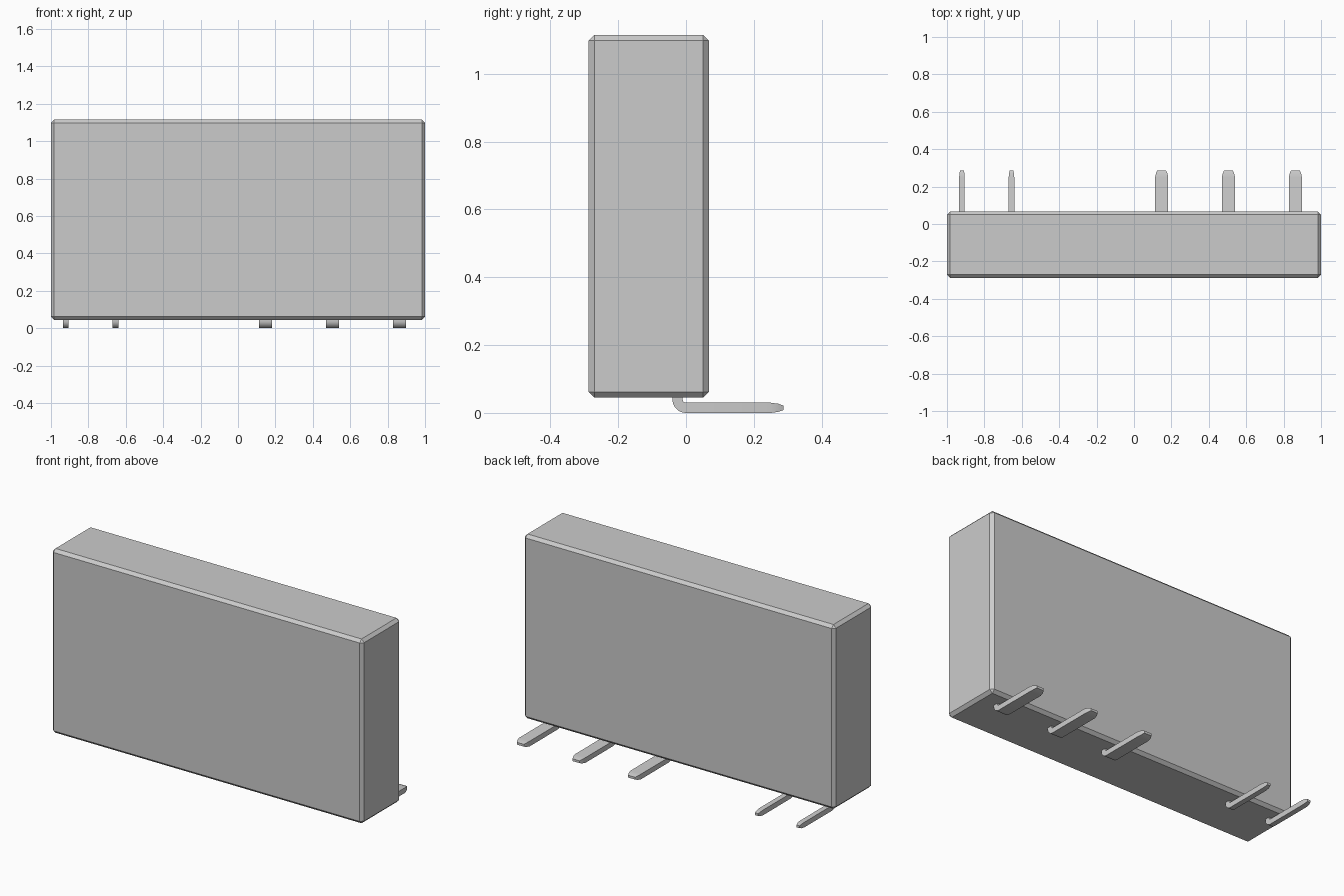
import bpy, bmesh, math

if "Cube" in bpy.data.objects:
    bpy.data.objects.remove(bpy.data.objects["Cube"], do_unlink=True)

grey = bpy.data.materials.new("grey")
grey.use_nodes = True
grey.diffuse_color = (0.6, 0.6, 0.6, 1)
grey.node_tree.nodes["Principled BSDF"].inputs["Base Color"].default_value = (0.6, 0.6, 0.6, 1)


def add_object(name, bm):
    bmesh.ops.recalc_face_normals(bm, faces=bm.faces)
    mesh = bpy.data.meshes.new(name)
    bm.to_mesh(mesh)
    bm.free()
    mesh.materials.append(grey)
    obj = bpy.data.objects.new(name, mesh)
    bpy.context.collection.objects.link(obj)
    return obj


# Tall rectangular case with chamfered edges
bm = bmesh.new()
bmesh.ops.create_cube(bm, size=1)
for v in bm.verts:
    v.co = (v.co.x * 2, v.co.y * 0.355 - 0.11, v.co.z * 1.07 + 0.58)
case = add_object("case", bm)
chamfer = case.modifiers.new("chamfer", "BEVEL")
chamfer.width = 0.017
chamfer.segments = 1


def add_pin(name, x, width):
    """Flat pin that leaves the case, bends backwards and ends in a tapered tip."""
    thick, bend = 0.03, 0.025
    # Each section: centre y, centre z, direction angle, width scale, thickness scale
    sections = [(-bend, 0.06, 0, 1, 1)]
    for i in range(9):
        a = math.pi / 2 * i / 8
        sections.append((-bend * math.cos(a), 0.04 - bend * math.sin(a), a, 1, 1))
    for y, sw, st in ((0.25, 1, 1), (0.272, 0.86, 0.8), (0.287, 0.65, 0.45)):
        sections.append((y, thick / 2, math.pi / 2, sw, st))

    bm = bmesh.new()
    rings = []
    for y, z, a, sw, st in sections:
        ring = []
        for sx, sn in ((-1, -1), (1, -1), (1, 1), (-1, 1)):
            off = sn * thick * st / 2
            ring.append(bm.verts.new((x + sx * width * sw / 2,
                                      y + off * math.cos(a),
                                      z + off * math.sin(a))))
        rings.append(ring)
    for r, s in zip(rings, rings[1:]):
        for i in range(4):
            j = (i + 1) % 4
            bm.faces.new((r[i], r[j], s[j], s[i]))
    bm.faces.new(rings[0])
    bm.faces.new(rings[-1])
    pin = add_object(name, bm)
    bpy.ops.object.select_all(action="DESELECT")
    pin.select_set(True)
    bpy.context.view_layer.objects.active = pin
    bpy.ops.object.shade_smooth_by_angle(angle=math.radians(20))


# Two narrow pins on the right, three wide ones to the left
for i, x in enumerate((-0.92, -0.655)):
    add_pin(f"narrow_pin_{i + 1}", x, 0.03)
for i, x in enumerate((0.148, 0.505, 0.863)):
    add_pin(f"wide_pin_{i + 1}", x, 0.07)
